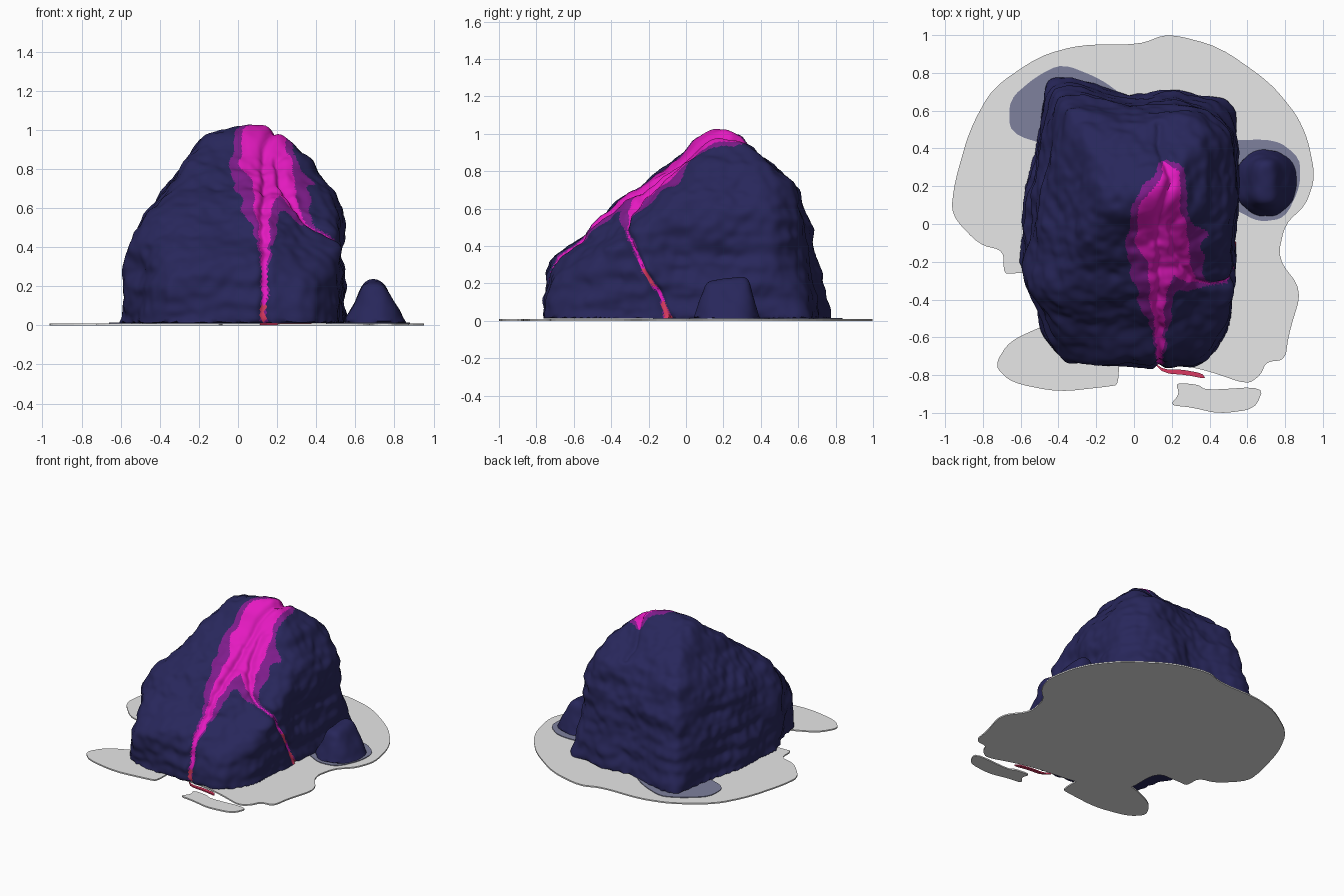
import bpy
import bmesh
import math
from mathutils import Vector, noise
from mathutils.kdtree import KDTree

default = bpy.data.objects.get("Cube")
if default:
    bpy.data.objects.remove(default)


def material(name, colour):
    mat = bpy.data.materials.new(name)
    mat.use_nodes = True
    mat.diffuse_color = (*colour, 1)
    shader = next(n for n in mat.node_tree.nodes if n.type == "BSDF_PRINCIPLED")
    shader.inputs["Base Color"].default_value = (*colour, 1)
    shader.inputs["Roughness"].default_value = 0.9
    return mat


navy = material("navy rock", (0.021, 0.02, 0.105))
pink = material("bright pink", (0.78, 0.01, 0.53))
purple = material("deep purple", (0.21, 0.012, 0.26))
red = material("ember red", (0.7, 0.04, 0.12))
grey = material("pale grey", (0.8, 0.8, 0.8))
slate = material("slate blue", (0.21, 0.22, 0.34))

FLOOR = 0.012


def make_object(name, bm, materials):
    mesh = bpy.data.meshes.new(name)
    bm.to_mesh(mesh)
    bm.free()
    obj = bpy.data.objects.new(name, mesh)
    bpy.context.collection.objects.link(obj)
    for mat in materials:
        mesh.materials.append(mat)
    return obj


def smooth(obj, degrees):
    bpy.ops.object.select_all(action="DESELECT")
    bpy.context.view_layer.objects.active = obj
    obj.select_set(True)
    bpy.ops.object.shade_smooth_by_angle(angle=math.radians(degrees))


def rock_surface(centre, planes, sharpness, bump, dent):
    """Return a function that casts a direction onto a lumpy, soft-edged block."""
    centre = Vector(centre)
    facets = []
    for normal, point in planes:
        normal = Vector(normal)
        facets.append(normal / normal.dot(Vector(point) - centre))

    def cast(direction):
        total = sum(max(f.dot(direction), 0) ** sharpness for f in facets)
        radius = total ** (-1 / sharpness)
        p = centre + direction * radius
        # Broad lumps, flat ledges and fine grain
        radius += bump * noise.noise(p * 4.5)
        radius += bump * 0.6 * noise.noise(Vector((p.x * 4, p.y * 4, p.z * 13)))
        radius += bump * 0.3 * noise.noise(p * 17)
        # Shallow hollow down the back
        fade = min(max((p.y - 0.25) / 0.4, 0), 1)
        radius -= dent * fade * fade * math.exp(-(((p.x + 0.03) / 0.16) ** 2))
        if direction.z < 0:
            radius = min(radius, (centre.z - FLOOR) / -direction.z)
        return centre + direction * radius

    return cast


def rock_mesh(cast, detail):
    bm = bmesh.new()
    bmesh.ops.create_icosphere(bm, subdivisions=detail, radius=1)
    for v in bm.verts:
        v.co = cast(v.co.normalized())
    return bm


# Main boulder: facet normals, each with a point on the facet
CENTRE = Vector((0, 0, 0.3))
boulder_planes = [
    ((0, 0, -1), (0, 0, -0.3)),                  # underside, cut at the floor
    ((0, -1, 0.05), (0, -0.75, 0.15)),           # front foot
    ((0, -0.67, 0.8), (0, -0.3, 0.67)),          # front slope
    ((0.3, -0.6, 0.75), (0.16, -0.3, 0.65)),     # front slope, left half
    ((0.5, -0.55, 0.67), (0.4, -0.34, 0.51)),    # front shoulders
    ((-0.5, -0.5, 0.7), (-0.4, -0.4, 0.54)),
    ((0.35, 0, 0.93), (0.08, 0, 1.06)),          # crown, two sides
    ((-0.3, 0, 0.95), (0.05, 0, 1.07)),
    ((0.1, 1, 0.15), (-0.2, 0.73, 0.1)),         # back wall
    ((0, 0.85, 0.5), (0, 0.65, 0.64)),           # back shoulder
    ((0, 0.6, 0.8), (0, 0.38, 0.91)),            # back slope
    ((1, -0.03, 0.03), (0.53, 0.1, 0.3)),        # left wall
    ((0.82, 0, 0.57), (0.41, 0, 0.78)),          # left slope
    ((-1, 0.17, 0.17), (-0.56, 0.05, 0.2)),      # right wall
    ((-0.81, 0, 0.58), (-0.38, 0, 0.69)),        # right slope
    ((-0.9, -0.4, 0.1), (-0.46, -0.55, 0.2)),    # four corners
    ((0.8, -0.6, 0.05), (0.46, -0.6, 0.2)),
    ((0.75, 0.65, 0.2), (0.45, 0.62, 0.3)),
    ((-0.75, 0.65, 0.1), (-0.61, 0.7, 0.3)),
]
cast = rock_surface(CENTRE, boulder_planes, 22, 0.032, 0.04)

# Crack paths: position, pink half width, purple half width
main_crack = [
    ((0.14, 0.55, 0.8), 0, 0), ((0.16, 0.36, 0.95), 0, 0),
    ((0.2, 0.25, 1), 0.05, 0.09), ((0.16, 0.05, 1), 0.12, 0.18),
    ((0.15, -0.15, 0.82), 0.1, 0.18), ((0.14, -0.3, 0.66), 0.055, 0.12),
    ((0.12, -0.43, 0.53), 0.032, 0.075), ((0.13, -0.57, 0.4), 0.022, 0.035),
    ((0.13, -0.7, 0.27), 0.014, 0.018), ((0.14, -0.75, 0.15), 0.013, 0.018),
    ((0.13, -0.76, 0.01), 0.015, 0.02),
]
side_crack = [
    ((0.24, 0, 0.95), 0.08, 0.11), ((0.23, -0.13, 0.8), 0.08, 0.15),
    ((0.27, -0.24, 0.66), 0.05, 0.12), ((0.33, -0.31, 0.56), 0.01, 0.05),
    ((0.39, -0.31, 0.48), 0.004, 0.012), ((0.48, -0.28, 0.42), 0.004, 0.012),
    ((0.52, -0.22, 0.27), 0.009, 0.012), ((0.52, -0.13, 0.12), 0.009, 0.012),
    ((0.52, -0.09, 0.01), 0.02, 0.02),
]
samples = []
STEPS = 24
for path in (main_crack, side_crack):
    for (a, pink_a, purple_a), (b, pink_b, purple_b) in zip(path, path[1:]):
        for i in range(STEPS):
            t = i / STEPS
            p = Vector(a).lerp(Vector(b), t)
            p.x += 0.012 * noise.noise(p * 15)
            samples.append((cast((p - CENTRE).normalized()),
                            pink_a + (pink_b - pink_a) * t,
                            purple_a + (purple_b - purple_a) * t))
tree = KDTree(len(samples))
for i, sample in enumerate(samples):
    tree.insert(sample[0], i)
tree.balance()

bm = rock_mesh(cast, 7)
# Paint glow bands by distance from the crack
for face in bm.faces:
    p = face.calc_center_median()
    wobble = 1 + 0.4 * noise.noise(p * 9)
    for _, i, distance in tree.find_n(p, 60):
        _, pink_width, purple_width = samples[i]
        if distance * wobble < pink_width:
            ember = p.z < 0.1 or (p.x > 0.4 and 0.18 < p.z < 0.28)
            face.material_index = 3 if ember else 1
            break
        if distance * wobble < purple_width:
            face.material_index = 2
# Carve the groove
for v in bm.verts:
    _, _, distance = tree.find(v.co)
    if v.co.z > FLOOR + 0.001:
        depth = 0.025 * math.exp(-((distance / 0.022) ** 2))
        v.co -= (v.co - CENTRE).normalized() * depth
boulder = make_object("boulder", bm, [navy, pink, purple, red])
smooth(boulder, 50)

# Small stone beside the boulder
stone_planes = [
    ((0, 0, -1), (0.7, 0.22, -0.1)),
    ((0, -0.12, 1), (0.7, 0.22, 0.225)),
    ((-0.85, 0, 0.4), (0.58, 0.22, 0.09)),
    ((0.85, 0, 0.5), (0.81, 0.22, 0.1)),
    ((0, -1, 0.35), (0.7, 0.06, 0.08)),
    ((0, 1, 0.3), (0.7, 0.38, 0.08)),
    ((0.7, 0.7, 0.3), (0.8, 0.34, 0.08)),
    ((0.7, -0.7, 0.3), (0.8, 0.1, 0.08)),
    ((-0.7, 0.7, 0.3), (0.6, 0.34, 0.08)),
    ((-0.7, -0.7, 0.3), (0.6, 0.1, 0.08)),
]
stone_cast = rock_surface((0.7, 0.22, 0.06), stone_planes, 9, 0.012, 0)
stone = make_object("small_stone", rock_mesh(stone_cast, 5), [navy])
smooth(stone, 50)


def plate(name, outline, bottom, thickness, mat, rounds=2):
    """Flat sheet with a corner-cut outline."""
    points = [Vector((x, y, bottom)) for x, y in outline]
    for _ in range(rounds):
        pairs = zip(points, points[1:] + points[:1])
        points = [a.lerp(b, t) for a, b in pairs for t in (0.2, 0.8)]
    bm = bmesh.new()
    face = bm.faces.new([bm.verts.new(p) for p in points])
    top = bmesh.ops.extrude_face_region(bm, geom=[face], use_keep_orig=True)["geom"]
    for v in top:
        if isinstance(v, bmesh.types.BMVert):
            v.co.z += thickness
    bmesh.ops.recalc_face_normals(bm, faces=bm.faces)
    return make_object(name, bm, [mat])


# Ground sheets
plate("ground_main", [
    (-0.42, -0.26), (-0.63, -0.26), (-0.69, -0.265), (-0.69, -0.14), (-0.82, -0.11),
    (-0.97, 0.05), (-0.95, 0.22), (-0.87, 0.5), (-0.75, 0.72), (-0.5, 0.89),
    (-0.28, 0.95), (0.03, 0.95), (0.18, 1.01), (0.45, 0.94), (0.72, 0.75),
    (0.86, 0.58), (0.92, 0.45), (0.96, 0.25), (0.91, 0.1), (0.8, 0), (0.76, -0.18),
    (0.89, -0.35), (0.82, -0.58), (0.8, -0.72), (0.7, -0.73), (0.67, -0.8),
    (0.6, -0.85), (0.4, -0.78), (0.22, -0.74), (-0.1, -0.71), (-0.42, -0.6)],
    0, 0.01, grey)
plate("ground_right_lobe", [
    (-0.3, -0.5), (-0.46, -0.53), (-0.66, -0.62), (-0.74, -0.75), (-0.65, -0.84),
    (-0.4, -0.89), (-0.13, -0.86), (-0.08, -0.85), (-0.08, -0.6)], 0, 0.01, grey)
plate("ground_front_patch", [
    (0.22, -0.84), (0.34, -0.85), (0.38, -0.88), (0.69, -0.86), (0.64, -0.98),
    (0.45, -1.005), (0.3, -0.97), (0.19, -0.96), (0.24, -0.9)], 0, 0.01, grey)

# Thin stains and the molten trickle
plate("stone_stain", [
    (0.45, 0.44), (0.75, 0.45), (0.88, 0.35), (0.88, 0.2), (0.8, 0.03),
    (0.66, 0.01), (0.53, 0.08), (0.45, 0.1)], 0.01, 0.005, slate)
plate("back_stain", [
    (-0.4, 0.4), (-0.66, 0.48), (-0.66, 0.66), (-0.52, 0.78), (-0.38, 0.85),
    (-0.18, 0.77), (-0.03, 0.66), (0.2, 0.69), (0.2, 0.5)], 0.01, 0.005, slate)
plate("side_stain", [
    (-0.4, 0.05), (-0.53, 0), (-0.55, -0.12), (-0.48, -0.2)], 0.01, 0.005, slate)
plate("trickle", [
    (0.1, -0.73), (0.16, -0.77), (0.25, -0.77), (0.36, -0.79), (0.38, -0.82),
    (0.28, -0.8), (0.16, -0.79)], 0.002, 0.009, red, 1)
